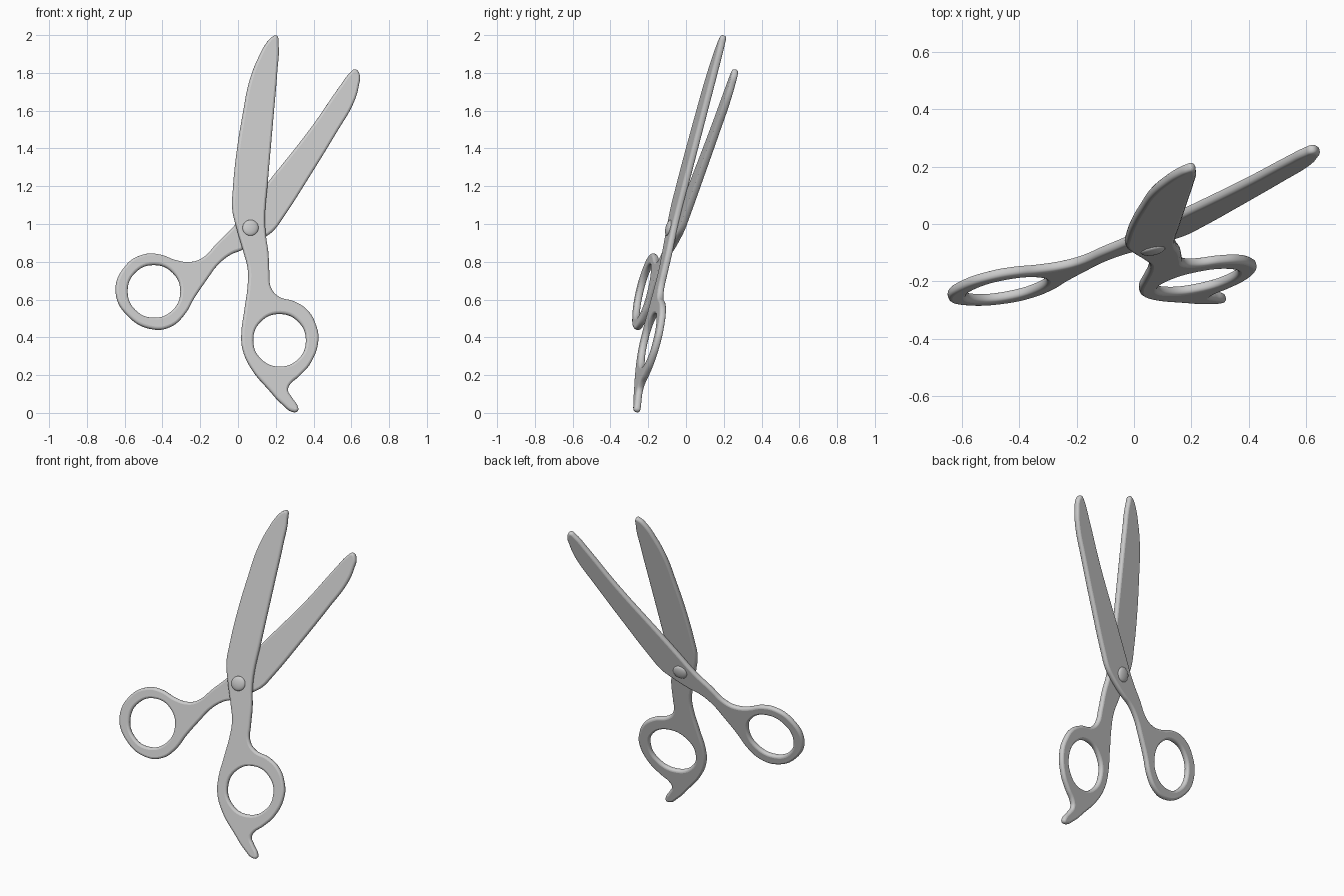
import bpy, math
from mathutils import Matrix, Vector

if "Cube" in bpy.data.objects:
    bpy.data.objects.remove(bpy.data.objects["Cube"])

THICK, BEVEL = 0.034, 0.013


def plane_matrix(a, b, c):
    """Maps outline (x, z, depth) onto the tilted plane y = a + b*x + c*z."""
    n = Vector((b, -1, c)).normalized()
    return Matrix(((1, 0, n.x, 0), (b, c, n.y, a), (0, 1, n.z, 0), (0, 0, 0, 1)))


def add_loop(curve, pts, res):
    s = curve.splines.new('BEZIER')
    s.bezier_points.add(len(pts) - 1)
    for p, (x, z) in zip(s.bezier_points, pts):
        p.co = (x, z, 0)
        p.handle_left_type = p.handle_right_type = 'AUTO'
    s.use_cyclic_u = True
    s.resolution_u = res


def smooth(obj):
    bpy.ops.object.select_all(action='DESELECT')
    obj.select_set(True)
    bpy.context.view_layer.objects.active = obj
    bpy.ops.object.shade_smooth_by_angle(angle=math.radians(35))


def half(name, outline, hole_centre, hole_r, matrix):
    cu = bpy.data.curves.new(name, 'CURVE')
    cu.dimensions = '2D'
    cu.fill_mode = 'BOTH'
    cu.extrude = THICK / 2 - BEVEL
    cu.bevel_depth = BEVEL
    cu.bevel_resolution = 2
    cu.offset = -BEVEL
    add_loop(cu, outline, 6)
    hx, hz = hole_centre
    add_loop(cu, [(hx + hole_r * math.cos(i * math.pi / 4), hz + hole_r * math.sin(i * math.pi / 4))
                  for i in range(8)], 6)
    obj = bpy.data.objects.new(name, cu)
    bpy.context.collection.objects.link(obj)
    bpy.ops.object.select_all(action='DESELECT')
    obj.select_set(True)
    bpy.context.view_layer.objects.active = obj
    bpy.ops.object.convert(target='MESH')
    obj = bpy.context.object
    obj.data.transform(matrix)
    smooth(obj)
    return obj


front_plane = plane_matrix(-0.324, 0.20, 0.242)
back_plane = plane_matrix(-0.290, 0.18, 0.242)

# front half: blade, finger ring and finger rest
front = [(.203, 1.997), (.214, 1.95), (.207, 1.80), (.19, 1.6), (.157, 1.22), (.142, 1.03),
         (.147, .94), (.16, .85), (.165, .75), (.175, .66), (.215, .615), (.30, .588),
         (.37, .54), (.412, .465), (.425, .385), (.385, .265), (.325, .195), (.275, .15),
         (.264, .12), (.285, .08), (.315, .035), (.317, .012), (.297, .004), (.235, .045),
         (.165, .12), (.07, .235), (.025, .335), (.018, .415), (.035, .55), (.052, .68),
         (.052, .76), (.03, .85), (-.005, .97), (-.03, 1.08), (-.027, 1.18), (-.005, 1.395),
         (.025, 1.58), (.06, 1.755), (.105, 1.875), (.155, 1.965), (.185, 1.993)]
half("front_blade_and_handle", front, (.22, .384), .140, front_plane)

# back half: blade and thumb ring
back = [(.62, 1.818), (.642, 1.795), (.638, 1.727), (.61, 1.637), (.525, 1.49), (.378, 1.25),
        (.24, 1.035), (.188, .965), (.145, .932), (.02, .862), (-.035, .84), (-.105, .785),
        (-.165, .705), (-.23, .61), (-.283, .52), (-.352, .458), (-.447, .442), (-.58, .51),
        (-.648, .643), (-.595, .78), (-.5, .838), (-.415, .838), (-.33, .808), (-.255, .798),
        (-.193, .817), (-.108, .902), (-.025, .985), (.062, 1.097), (.15, 1.21), (.383, 1.505),
        (.537, 1.727), (.59, 1.797)]
half("back_blade_and_handle", back, (-.445, .643), .140, back_plane)

# domed rivet heads on both sides of the pivot
for name, m, side in (("rivet_front", front_plane, 1), ("rivet_back", back_plane, -1)):
    bpy.ops.mesh.primitive_uv_sphere_add(segments=32, ring_count=16, radius=1)
    rivet = bpy.context.object
    rivet.name = name
    rivet.data.transform(m @ Matrix.Translation((.063, .976, side * THICK / 2))
                         @ Matrix.Diagonal((.042, .042, .015, 1)))
    smooth(rivet)
